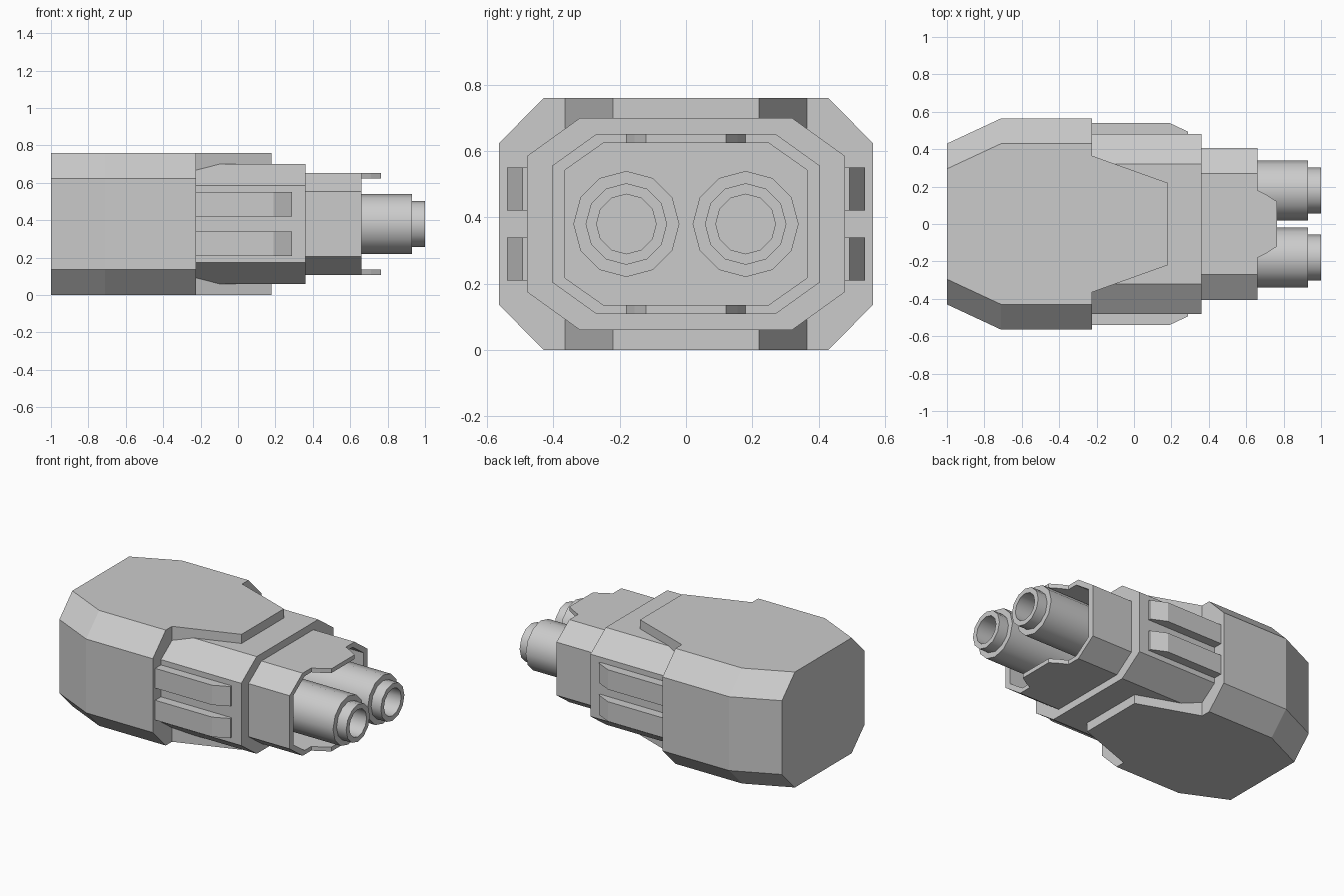
import bpy, bmesh, math

if "Cube" in bpy.data.objects:
    bpy.data.objects.remove(bpy.data.objects["Cube"])

ZC = 0.38  # height of the long axis


def finish(name, bm):
    bmesh.ops.recalc_face_normals(bm, faces=bm.faces)
    me = bpy.data.meshes.new(name)
    bm.to_mesh(me)
    bm.free()
    ob = bpy.data.objects.new(name, me)
    bpy.context.collection.objects.link(ob)
    return ob


def loft(name, rings):
    """Join equal-length rings of points into a closed skin."""
    bm = bmesh.new()
    vs = [[bm.verts.new(p) for p in r] for r in rings]
    n = len(vs[0])
    for a, b in zip(vs, vs[1:]):
        for i in range(n):
            j = (i + 1) % n
            bm.faces.new((a[i], a[j], b[j], b[i]))
    bm.faces.new(vs[0])
    bm.faces.new(vs[-1])
    return finish(name, bm)


def octagon(x, w, tw, h, sh):
    """Chamfered section: half width, top half width, half height, side half height."""
    pts = [(w, -sh), (w, sh), (tw, h), (-tw, h), (-w, sh), (-w, -sh), (-tw, -h), (tw, -h)]
    return [(x, y, ZC + z) for y, z in pts]


def circle(x, r, yc, n=12):
    return [(x, yc + r * math.sin(math.tau * i / n), ZC + r * math.cos(math.tau * i / n))
            for i in range(n)]


def slab(name, outline, z0, z1):
    """Prism from an xy outline."""
    return loft(name, [[(x, y, z) for x, y in outline] for z in (z0, z1)])


# Stepped housing, tapering at the rear
loft("rear_housing", [octagon(-1.0, 0.43, 0.295, 0.38, 0.243),
                      octagon(-0.71, 0.565, 0.43, 0.38, 0.243),
                      octagon(-0.225, 0.565, 0.43, 0.38, 0.243)])
loft("middle_housing", [octagon(-0.225, 0.48, 0.32, 0.32, 0.205),
                        octagon(0.36, 0.48, 0.32, 0.32, 0.205)])
# Front shroud is a hollow shell
loft("front_shroud", [octagon(0.36, 0.405, 0.27, 0.272, 0.175),
                      octagon(0.66, 0.405, 0.27, 0.272, 0.175),
                      octagon(0.66, 0.365, 0.25, 0.244, 0.163),
                      octagon(0.40, 0.365, 0.25, 0.244, 0.163)])

# Tapered plates and shroud tabs, top and bottom
plate = [(-0.225, -0.365), (0.18, -0.22), (0.18, 0.22), (-0.225, 0.365)]
tab = [(0.66, -0.18), (0.71, -0.155), (0.765, -0.12),
       (0.765, 0.12), (0.71, 0.155), (0.66, 0.18)]
for side, s in (("top", 1), ("bottom", -1)):
    slab(side + "_plate", plate, ZC + s * 0.27, ZC + s * 0.38)
    slab(side + "_tab", tab, ZC + s * 0.244, ZC + s * 0.272)

# Paired side ribs and barrels
for side, s in (("left", 1), ("right", -1)):
    rib = [(-0.225, s * 0.47), (0.29, s * 0.47), (0.29, s * 0.493),
           (0.19, s * 0.54), (-0.225, s * 0.54)]
    slab(side + "_lower_rib", rib, 0.21, 0.34)
    slab(side + "_upper_rib", rib, 0.42, 0.55)
    yc = s * 0.18
    barrel = loft(side + "_barrel", [circle(x, r, yc) for x, r in (
        (0.40, 0.16), (0.93, 0.16), (0.93, 0.123), (1.0, 0.123), (1.0, 0.09), (0.72, 0.09))])
    bpy.ops.object.select_all(action='DESELECT')
    barrel.select_set(True)
    bpy.context.view_layer.objects.active = barrel
    bpy.ops.object.shade_smooth_by_angle(angle=math.radians(35))
